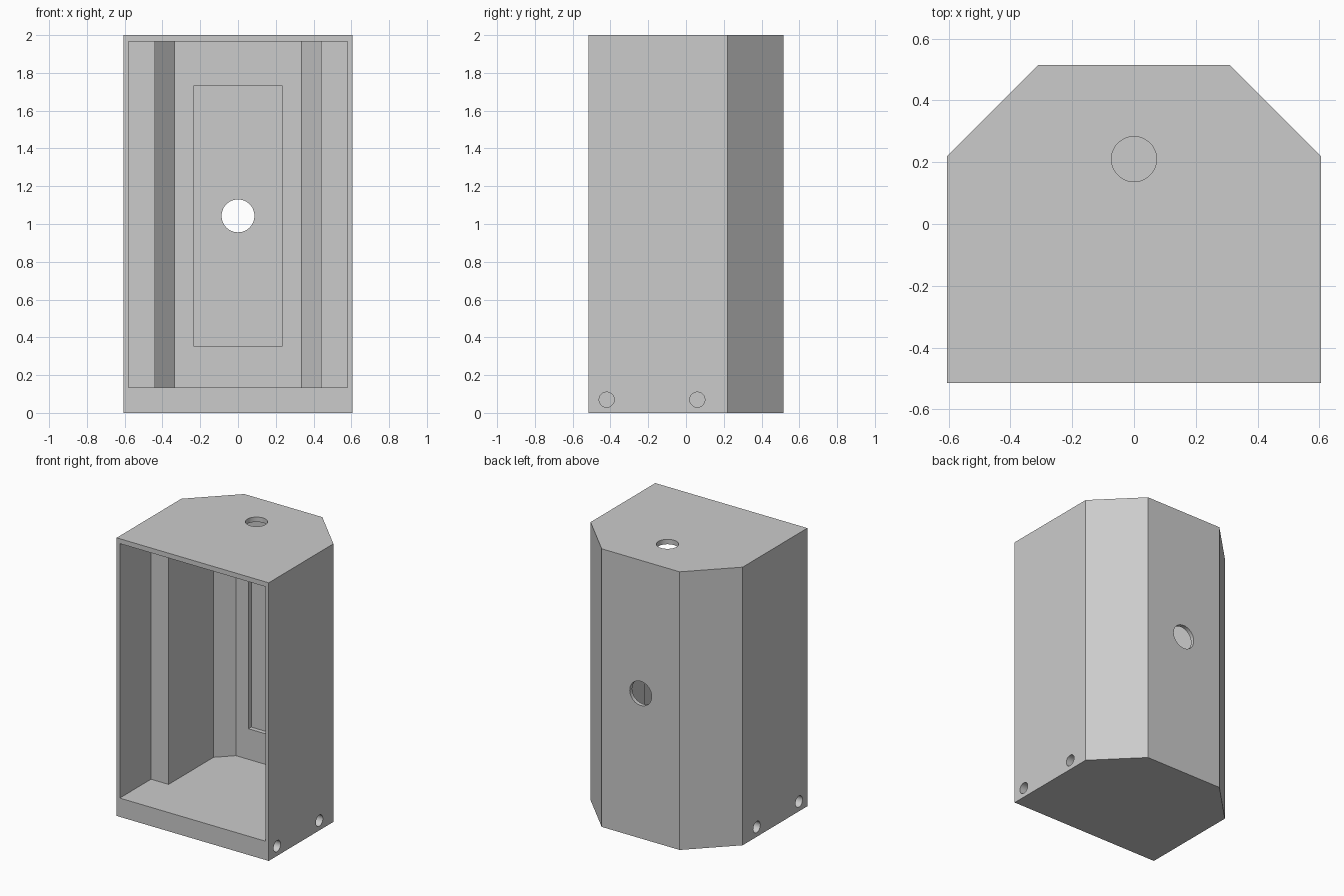
import bpy, bmesh
from math import radians
from mathutils import Matrix

cube = bpy.data.objects.get("Cube")
if cube:
    bpy.data.objects.remove(cube, do_unlink=True)

grey = bpy.data.materials.new("plain_grey")
grey.use_nodes = True
colour = (0.6, 0.6, 0.6, 1)
grey.diffuse_color = colour
grey.node_tree.nodes["Principled BSDF"].inputs["Base Color"].default_value = colour


def finish(name, bm):
    bmesh.ops.recalc_face_normals(bm, faces=bm.faces)
    mesh = bpy.data.meshes.new(name)
    bm.to_mesh(mesh)
    bm.free()
    mesh.materials.append(grey)
    obj = bpy.data.objects.new(name, mesh)
    bpy.context.collection.objects.link(obj)
    return obj


def prism(name, half_profile, z0, z1):
    """Extrude a plan outline, mirrored in x, from z0 to z1."""
    outline = half_profile + [(-x, y) for x, y in reversed(half_profile)]
    bm = bmesh.new()
    face = bm.faces.new([bm.verts.new((x, y, z0)) for x, y in outline])
    top = bmesh.ops.extrude_face_region(bm, geom=[face])["geom"]
    bmesh.ops.translate(bm, vec=(0, 0, z1 - z0),
                        verts=[v for v in top if isinstance(v, bmesh.types.BMVert)])
    return finish(name, bm)


def drill(name, centre, radius, depth, axis):
    """Round cutter centred on a point and running along an axis."""
    turn = {"X": Matrix.Rotation(radians(90), 4, "Y"),
            "Y": Matrix.Rotation(radians(90), 4, "X"),
            "Z": Matrix.Identity(4)}[axis]
    bm = bmesh.new()
    bmesh.ops.create_cone(bm, cap_ends=True, segments=48, radius1=radius,
                          radius2=radius, depth=depth,
                          matrix=Matrix.Translation(centre) @ turn)
    return finish(name, bm)


# Outer body with chamfered rear corners
housing = prism("housing", [(0.605, -0.515), (0.605, 0.22), (0.31, 0.515)], 0, 2)

# Stepped cavity open at the front, and the shallow recess in its rear wall
cutters = [
    prism("cavity", [(0.58, -0.7), (0.58, -0.16), (0.44, -0.16),
                     (0.44, 0.35), (0.335, 0.455)], 0.135, 1.965),
    prism("rear_recess", [(0.235, 0.3), (0.235, 0.487)], 0.355, 1.73),
    drill("rear_hole", (0, 0.5, 1.043), 0.087, 0.2, "Y"),
    drill("top_hole", (0, 0.21, 2), 0.073, 0.2, "Z"),
]
# Blind holes low on both sides
for side in (-1, 1):
    for y in (-0.42, 0.06):
        cutters.append(drill("side_hole", (side * 0.605, y, 0.07), 0.04, 0.4, "X"))

for cutter in cutters:
    cutter.hide_render = True
    cut = housing.modifiers.new(cutter.name, "BOOLEAN")
    cut.operation = "DIFFERENCE"
    cut.solver = "EXACT"
    cut.object = cutter

# Bake the cuts and discard the cutters
bpy.context.view_layer.update()
graph = bpy.context.evaluated_depsgraph_get()
baked = bpy.data.meshes.new_from_object(housing.evaluated_get(graph))
housing.modifiers.clear()
housing.data = baked
for cutter in cutters:
    bpy.data.objects.remove(cutter, do_unlink=True)

# Smooth hole walls, crisp edges elsewhere
bpy.ops.object.select_all(action="DESELECT")
housing.select_set(True)
bpy.context.view_layer.objects.active = housing
bpy.ops.object.shade_smooth_by_angle(angle=radians(30))
